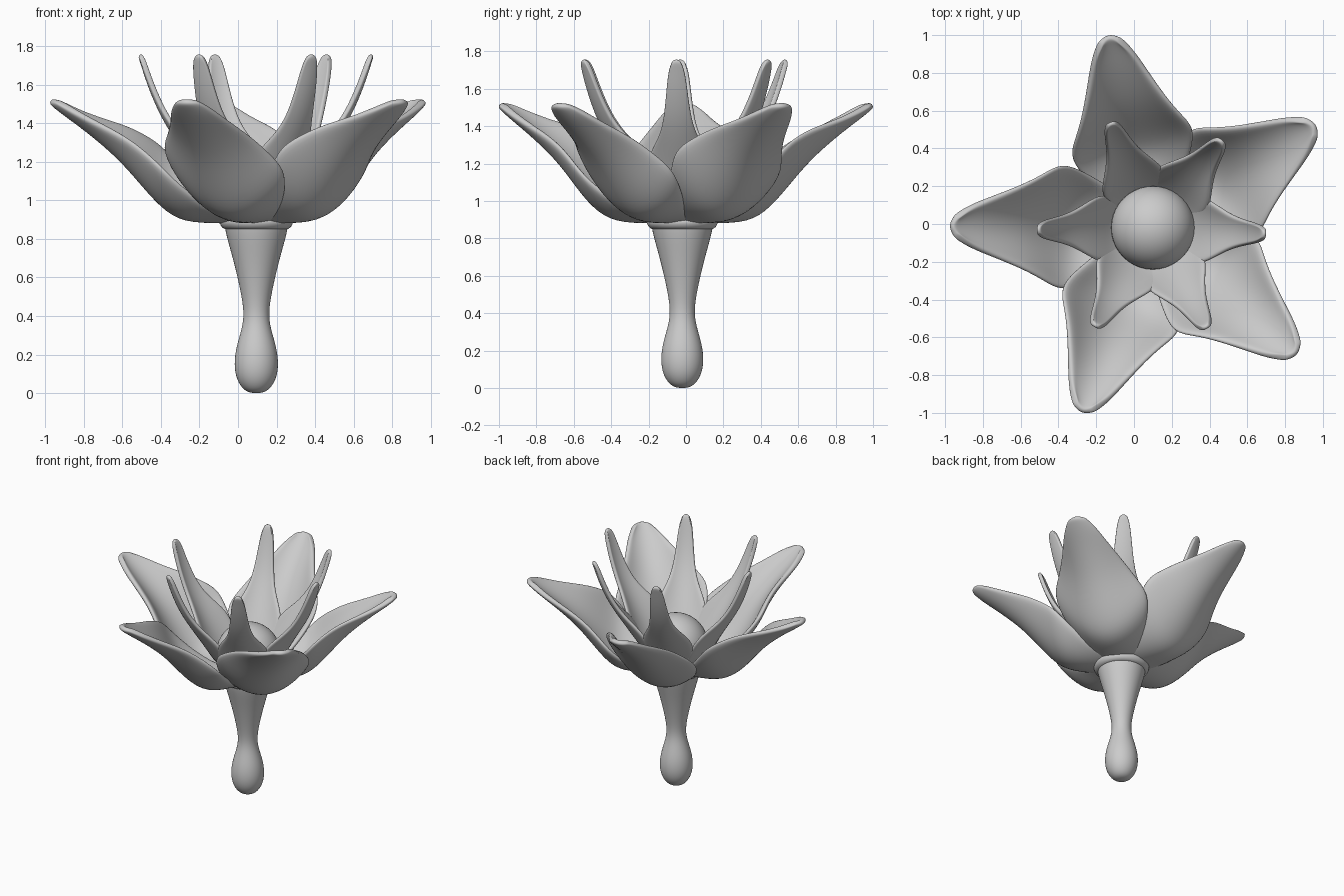
import bpy, math

if "Cube" in bpy.data.objects:
    bpy.data.objects.remove(bpy.data.objects["Cube"])

CX, CY = 0.09, -0.02


def finish(ob, levels):
    bpy.context.collection.objects.link(ob)
    ob.location = (CX, CY, 0)
    for p in ob.data.polygons:
        p.use_smooth = True
    if levels:
        s = ob.modifiers.new("smooth", 'SUBSURF')
        s.levels = s.render_levels = levels


def lathe(name, profile, n=16):
    verts = [(r * math.cos(2 * math.pi * k / n) + 0.005, r * math.sin(2 * math.pi * k / n), z)
             for r, z in profile for k in range(n)]
    faces = [(i * n + k, i * n + (k + 1) % n, (i + 1) * n + (k + 1) % n, (i + 1) * n + k)
             for i in range(len(profile) - 1) for k in range(n)]
    faces += [tuple(reversed(range(n))), tuple(range(len(verts) - n, len(verts)))]
    me = bpy.data.meshes.new(name)
    me.from_pydata(verts, [], faces)
    finish(bpy.data.objects.new(name, me), 2)


def petal(name, rows, angle, reach, thick, roll=0.0, m=4):
    # rows: radius, midrib height, half width, edge lift, edge pull-back
    # roll lowers one edge so that neighbouring petals overlap
    verts = []
    for r, z, hw, lift, back in rows:
        for j in range(-m, m + 1):
            v = j / m
            verts.append(((r - back * v * v) * reach, hw * v, z + lift * (v * v - roll * v)))
    w = 2 * m + 1
    faces = [(i * w + j, (i + 1) * w + j, (i + 1) * w + j + 1, i * w + j + 1)
             for i in range(len(rows) - 1) for j in range(w - 1)]
    me = bpy.data.meshes.new(name)
    me.from_pydata(verts, [], faces)
    ob = bpy.data.objects.new(name, me)
    ob.rotation_euler.z = math.radians(angle)
    s = ob.modifiers.new("thickness", 'SOLIDIFY')
    s.thickness, s.offset = thick, 0
    finish(ob, 2)


# Stem with bulb foot and flared top
lathe("stem", [(0.02, 0.0), (0.065, 0.012), (0.106, 0.07), (0.119, 0.15), (0.107, 0.24),
               (0.074, 0.34), (0.064, 0.42), (0.085, 0.54), (0.119, 0.68),
               (0.154, 0.8), (0.168, 0.86), (0.17, 0.9), (0.1, 0.93)])

# Thin collar under the petals
lathe("collar", [(0.13, 0.845), (0.168, 0.848), (0.19, 0.865), (0.2, 0.9), (0.15, 0.92)])

# Five broad outer petals
OUTER = [(0.04, 0.895, 0.10, 0.0, 0.0), (0.18, 0.90, 0.19, 0.04, 0.0),
         (0.37, 0.90, 0.305, 0.20, 0.0), (0.475, 0.97, 0.34, 0.25, 0.0),
         (0.58, 1.09, 0.285, 0.20, 0.02), (0.70, 1.23, 0.225, 0.13, 0.03),
         (0.86, 1.365, 0.16, 0.055, 0.03), (0.97, 1.445, 0.12, 0.02, 0.04),
         (1.035, 1.495, 0.085, 0.0, 0.05), (1.06, 1.518, 0.05, 0.0, 0.03)]
for i, (a, k) in enumerate([(179.5, 1.0), (249.5, 0.98), (-41, 0.96), (32, 0.965), (102.5, 0.98)]):
    petal(f"outer_petal_{i + 1}", OUTER, a, k, 0.038, 0.22)

# Six slender inner petals
INNER = [(0.08, 0.93, 0.10, 0.0, 0.0), (0.18, 0.97, 0.16, 0.05, 0.0),
         (0.26, 1.09, 0.185, 0.10, 0.0), (0.33, 1.20, 0.145, 0.08, 0.0),
         (0.41, 1.32, 0.095, 0.04, 0.0), (0.49, 1.45, 0.07, 0.01, 0.01),
         (0.553, 1.60, 0.055, 0.0, 0.01), (0.59, 1.72, 0.042, -0.015, 0.01),
         (0.604, 1.757, 0.022, -0.01, 0.005)]
for i, (a, k) in enumerate([(181, 0.99), (240.5, 0.99), (299, 1.0), (357, 1.0), (51, 0.98), (111, 0.98)]):
    petal(f"inner_petal_{i + 1}", INNER, a, k, 0.028)

# Round flower centre
bpy.ops.mesh.primitive_uv_sphere_add(segments=40, ring_count=24, radius=0.221,
                                     location=(0.1, CY, 1.05))
bpy.context.object.name = "flower_centre"
bpy.ops.object.shade_smooth()
